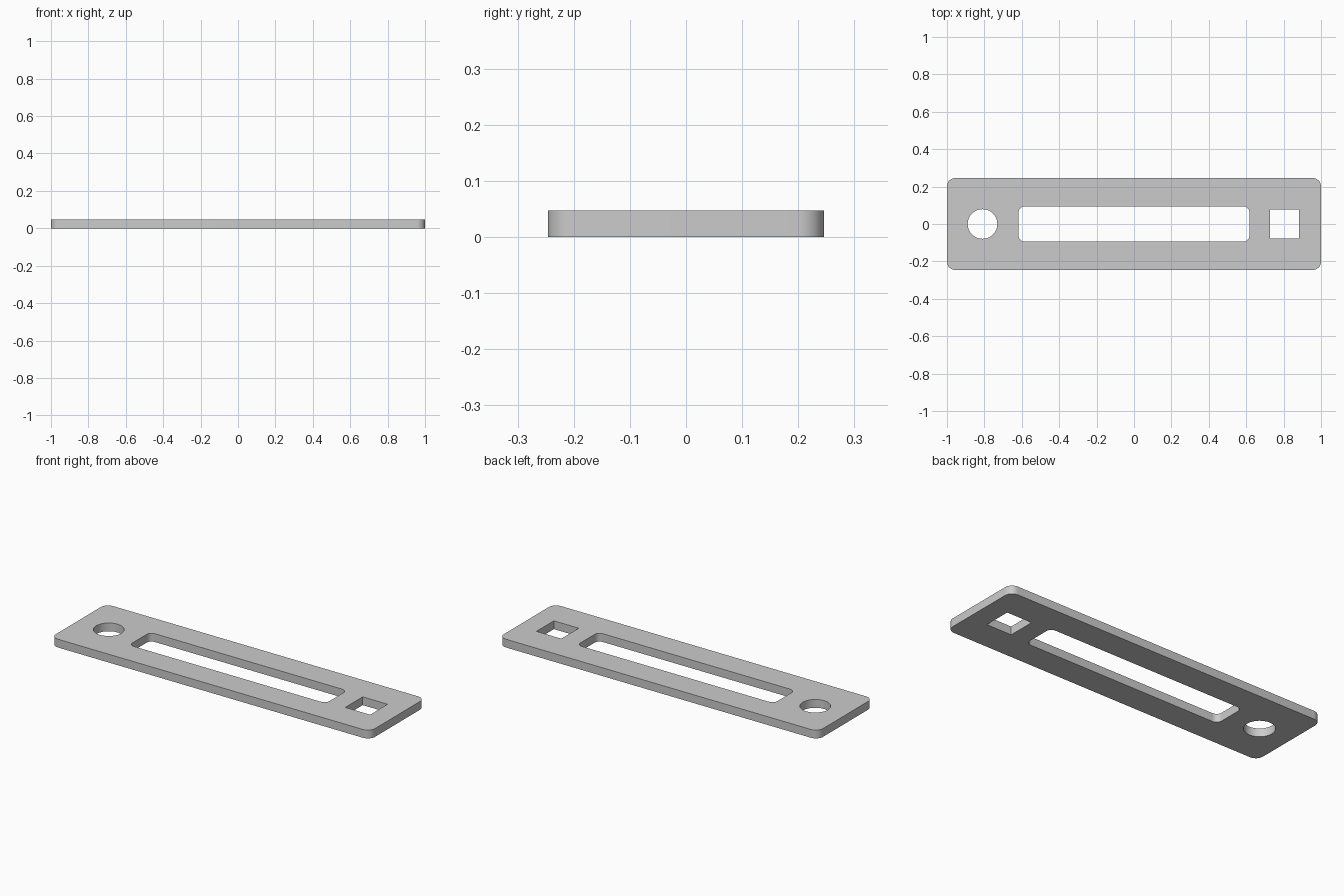
import bpy
from math import cos, sin, pi

cube = bpy.data.objects.get("Cube")
if cube:
    bpy.data.objects.remove(cube, do_unlink=True)

THICKNESS = 0.047

# Plain grey metal
grey = bpy.data.materials.new("grey_metal")
grey.use_nodes = True
colour = (0.6, 0.6, 0.6, 1)
grey.diffuse_color = colour
grey.node_tree.nodes["Principled BSDF"].inputs["Base Color"].default_value = colour


def rounded_rect(cx, half_x, half_y, radius, steps=10):
    """Outline with arc corners; a zero radius gives square corners."""
    if radius == 0:
        steps = 0
    points = []
    for corner, (sx, sy) in enumerate([(1, 1), (-1, 1), (-1, -1), (1, -1)]):
        for i in range(steps + 1):
            a = (corner + i / max(steps, 1)) * pi / 2
            points.append((cx + sx * (half_x - radius) + radius * cos(a),
                           sy * (half_y - radius) + radius * sin(a)))
    return points


def circle(cx, radius, sides=64):
    return [(cx + radius * cos(2 * pi * i / sides), radius * sin(2 * pi * i / sides))
            for i in range(sides)]


# Plate outline, long slot, round hole and square hole as one filled profile
outlines = [
    rounded_rect(0, 1.0, 0.246, 0.045),
    rounded_rect(0, 0.617, 0.094, 0.032),
    circle(-0.81, 0.079),
    rounded_rect(0.805, 0.078, 0.078, 0),
]
profile = bpy.data.curves.new("slotted_plate", "CURVE")
profile.dimensions = "2D"
profile.fill_mode = "BOTH"
profile.extrude = THICKNESS / 2
for outline in outlines:
    spline = profile.splines.new("POLY")
    spline.points.add(len(outline) - 1)
    for point, (x, y) in zip(spline.points, outline):
        point.co = (x, y, 0, 1)
    spline.use_cyclic_u = True
profile.materials.append(grey)

plate = bpy.data.objects.new("slotted_plate", profile)
plate.location.z = THICKNESS / 2
bpy.context.collection.objects.link(plate)

# Solid mesh with smooth arcs and sharp edges
bpy.ops.object.select_all(action="DESELECT")
plate.select_set(True)
bpy.context.view_layer.objects.active = plate
bpy.ops.object.convert(target="MESH")
bpy.ops.object.mode_set(mode="EDIT")
bpy.ops.mesh.select_all(action="SELECT")
bpy.ops.mesh.remove_doubles(threshold=0.0001)
bpy.ops.mesh.normals_make_consistent(inside=False)
bpy.ops.object.mode_set(mode="OBJECT")
bpy.ops.object.shade_smooth_by_angle(angle=pi / 6)
